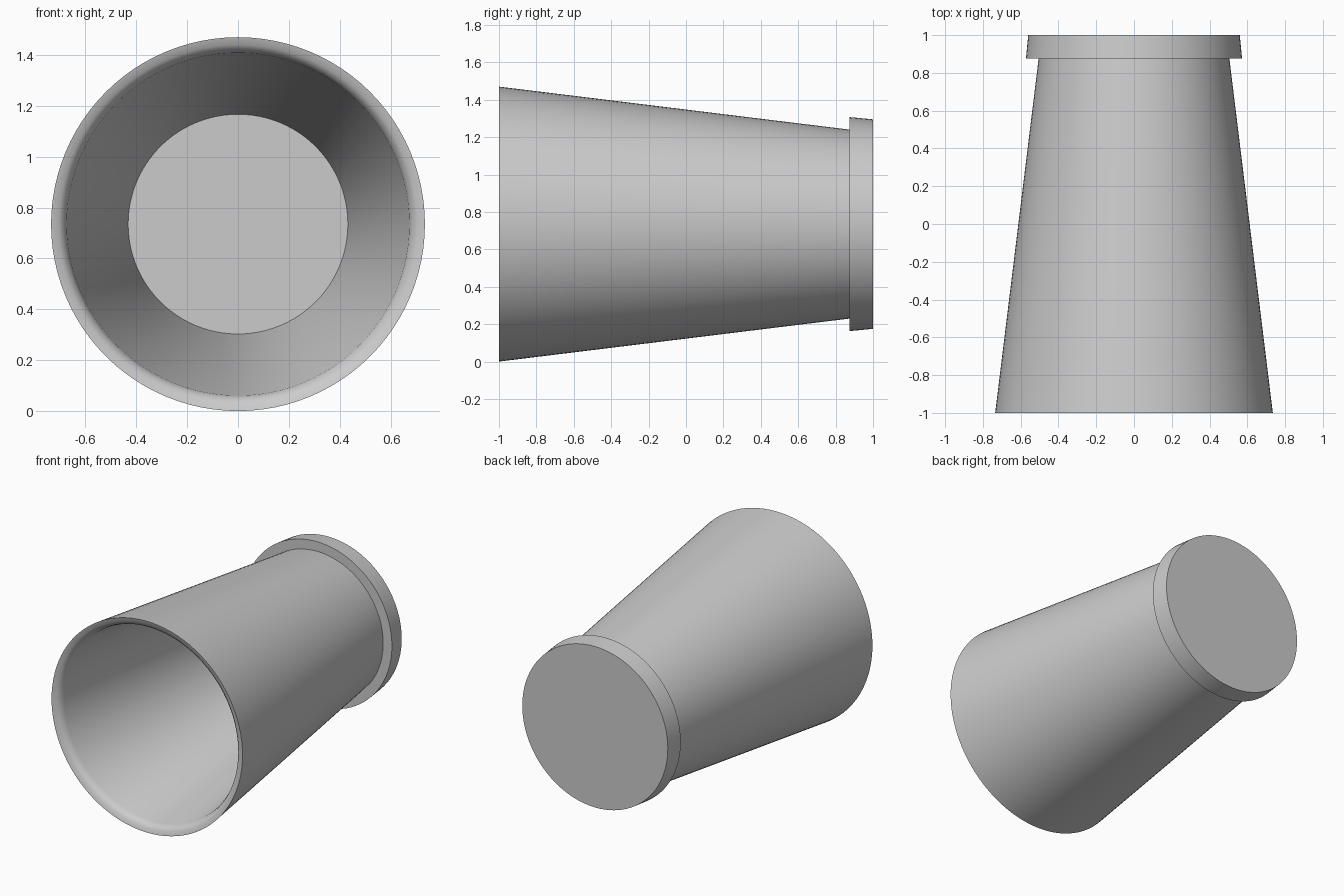
import bpy
import bmesh
import math
from mathutils import Matrix, Vector

cube = bpy.data.objects.get("Cube")
if cube:
    bpy.data.objects.remove(cube, do_unlink=True)

SIDES = 96
AXIS_Z = 0.735

grey = bpy.data.materials.new("light_grey")
grey.use_nodes = True
colour = (0.6, 0.6, 0.6, 1)
grey.diffuse_color = colour
grey.node_tree.nodes["Principled BSDF"].inputs["Base Color"].default_value = colour


def lathe(name, profile, material):
    """Spin (radius, y) points around the cup's lying axis."""
    bm = bmesh.new()
    verts = [bm.verts.new((r, y, 0)) for r, y in profile]
    edges = [bm.edges.new(pair) for pair in zip(verts, verts[1:])]
    bmesh.ops.spin(bm, geom=verts + edges, cent=(0, 0, 0), axis=(0, 1, 0),
                   angle=math.tau, steps=SIDES, use_merge=True)
    bmesh.ops.remove_doubles(bm, verts=bm.verts, dist=0.0005)
    bmesh.ops.recalc_face_normals(bm, faces=bm.faces)
    bm.transform(Matrix.Translation(Vector((0, 0, AXIS_Z))))
    mesh = bpy.data.meshes.new(name)
    bm.to_mesh(mesh)
    bm.free()
    mesh.materials.append(material)
    obj = bpy.data.objects.new(name, mesh)
    bpy.context.collection.objects.link(obj)
    bpy.ops.object.select_all(action="DESELECT")
    obj.select_set(True)
    bpy.context.view_layer.objects.active = obj
    bpy.ops.object.shade_smooth_by_angle(angle=math.radians(40))
    return obj


# Outer foot, stepped collar, tapered wall, softened lip, inner wall and floor
lathe("cup", [
    (0, 1), (0.56, 1), (0.572, 0.875), (0.505, 0.875),
    (0.735, -1), (0.705, -0.992), (0.685, -0.975), (0.674, -0.945),
    (0.432, 0.994), (0, 0.994),
], grey)
